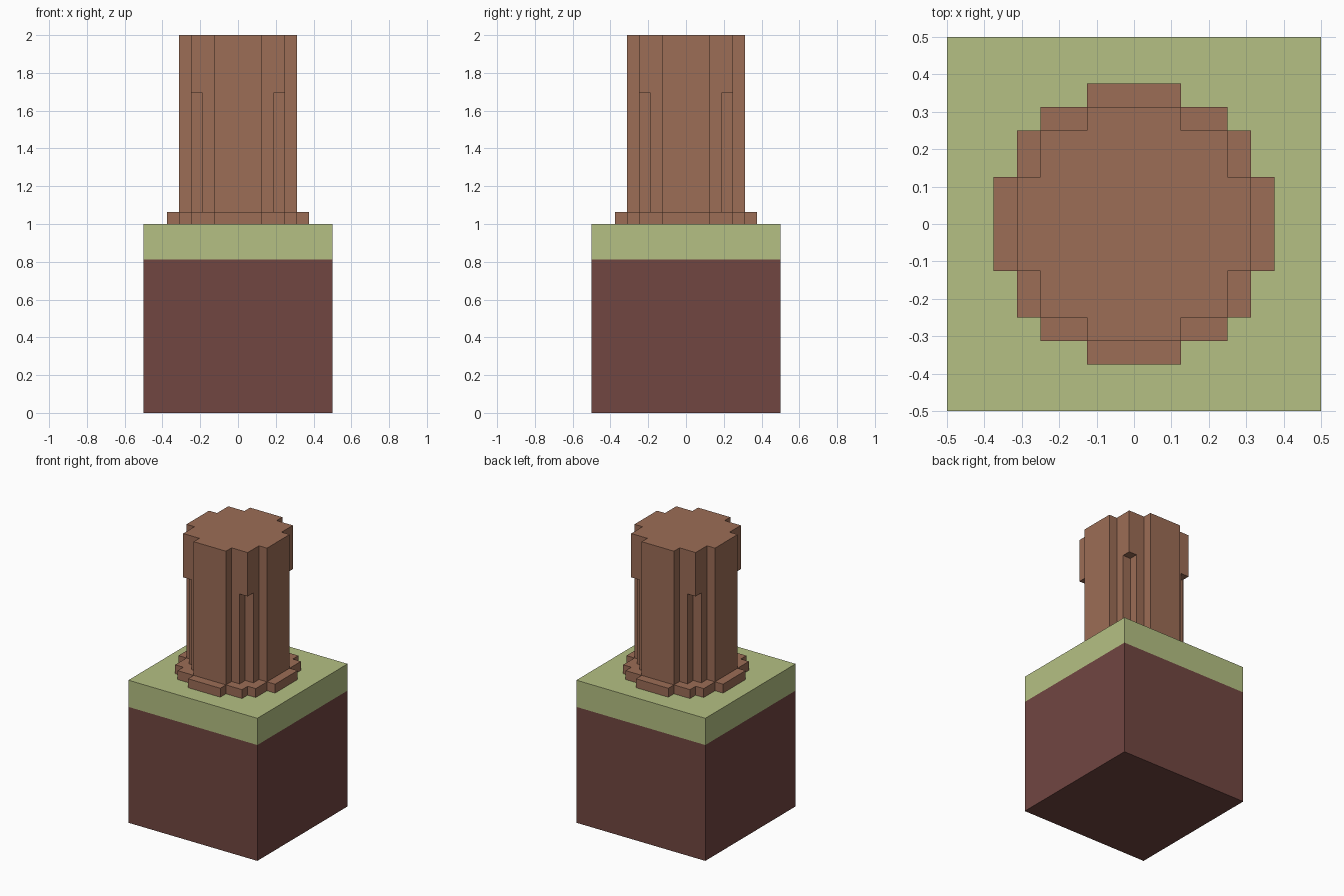
import bpy
import bmesh

cube = bpy.data.objects.get("Cube")
if cube:
    bpy.data.objects.remove(cube, do_unlink=True)


def material(name, rgb):
    m = bpy.data.materials.new(name)
    m.use_nodes = True
    m.diffuse_color = (*rgb, 1)
    bsdf = next(n for n in m.node_tree.nodes if n.type == 'BSDF_PRINCIPLED')
    bsdf.inputs["Base Color"].default_value = (*rgb, 1)
    return m


bark = material("bark brown", (0.332, 0.153, 0.093))
grass = material("grass green", (0.462, 0.527, 0.227))
soil = material("soil brown", (0.165, 0.061, 0.053))


def prism(name, quarter, z0, z1, mat):
    """Extrude a four-fold symmetric outline given by one quarter of its points."""
    outline = []
    pts = list(quarter)
    for _ in range(4):
        outline += pts
        pts = [(-y, x) for x, y in pts]
    bm = bmesh.new()
    base = bm.faces.new([bm.verts.new((x, y, z0)) for x, y in outline])
    top = bmesh.ops.extrude_face_region(bm, geom=[base], use_keep_orig=True)
    verts = [v for v in top["geom"] if isinstance(v, bmesh.types.BMVert)]
    bmesh.ops.translate(bm, verts=verts, vec=(0, 0, z1 - z0))
    bmesh.ops.recalc_face_normals(bm, faces=bm.faces)
    mesh = bpy.data.meshes.new(name)
    bm.to_mesh(mesh)
    bm.free()
    mesh.materials.append(mat)
    ob = bpy.data.objects.new(name, mesh)
    bpy.context.collection.objects.link(ob)
    return ob


# Step sizes, in sixteenths of the block width
A, B, C, D, E = 0.125, 0.1875, 0.25, 0.3125, 0.375

# Ground block
square = [(0.5, 0.5)]
prism("soil_block", square, 0, 0.8125, soil)
prism("grass_layer", square, 0.8125, 1.0, grass)

# Stepped root flare around the foot of the trunk
prism("root_flare", [(E, -A), (E, A), (D, A), (D, C), (C, C), (C, D), (A, D), (A, E)][1:],
      1.0, 1.0625, bark)

# Trunk: the corners are notched below and full above
prism("trunk_lower", [(D, A), (C, A), (C, B), (B, B), (B, C), (A, C), (A, D)],
      1.0625, 1.6925, bark)
prism("trunk_upper", [(D, A), (C, A), (C, C), (A, C), (A, D)],
      1.6925, 2.0, bark)
